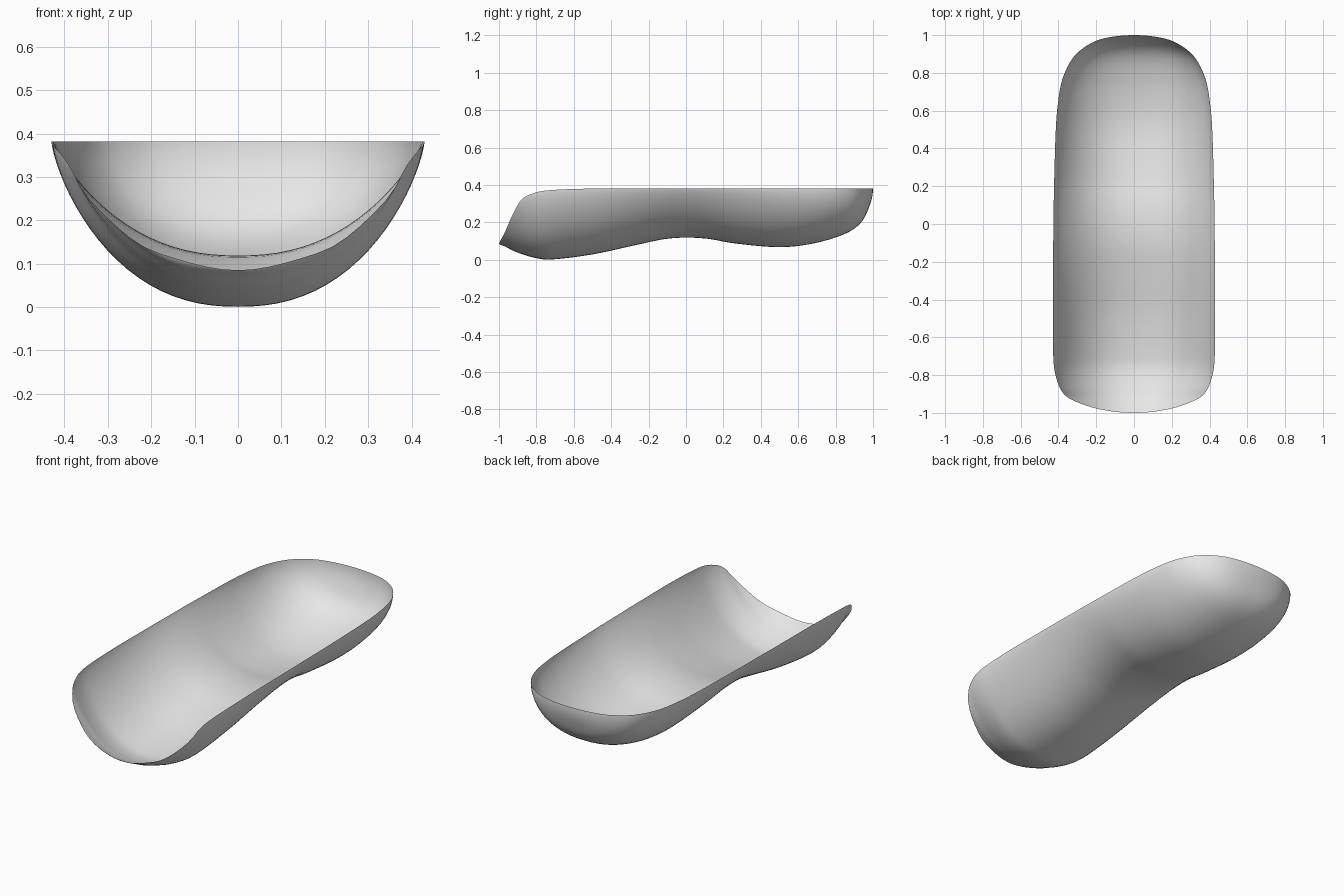
import bpy, bmesh, math
from math import pi, cos, acos

cube = bpy.data.objects.get("Cube")
if cube:
    bpy.data.objects.remove(cube, do_unlink=True)

ROWS, COLS, BOWL_POWER = 80, 44, 2.3

# Stations from back to front:
# position, half width, floor height, rim height, wall softness (low is steep)
STATIONS = [
    (1, 0, .382, .382, .5),
    (.98, .17, .285, .382, .5),
    (.95, .24, .218, .382, .5),
    (.89, .315, .16, .382, .53),
    (.77, .378, .11, .382, .6),
    (.62, .405, .077, .382, .66),
    (.48, .415, .068, .382, .72),
    (.25, .422, .089, .382, .8),
    (.12, .425, .112, .382, .84),
    (0, .426, .119, .382, .85),
    (-.12, .428, .11, .382, .84),
    (-.25, .429, .083, .382, .82),
    (-.5, .43, .029, .381, .76),
    (-.73, .426, .001, .372, .72),
    (-.81, .413, .011, .358, .75),
    (-.88, .386, .032, .322, .85),
    (-.92, .348, .047, .255, .95),
    (-.96, .257, .067, .166, 1),
    (-.98, .185, .076, .125, 1),
    (-1, 0, .085, .085, 1),
]
ANGLES = [acos(s[0]) for s in STATIONS]


def slope(i, k):
    """Finite difference tangent of column k at station i."""
    if k > 1 and i == len(STATIONS) - 1:
        return 0  # level across the front lip
    a, b = max(i - 1, 0), min(i + 1, len(STATIONS) - 1)
    return (STATIONS[b][k] - STATIONS[a][k]) / (ANGLES[b] - ANGLES[a])


def section(angle):
    """Smoothly interpolated half width, floor, rim and softness."""
    i = max(j for j in range(len(ANGLES) - 1) if ANGLES[j] <= angle)
    h = ANGLES[i + 1] - ANGLES[i]
    t = (angle - ANGLES[i]) / h
    ease = t * t * (3 - 2 * t)
    return [STATIONS[i][k] * (1 - ease) + STATIONS[i + 1][k] * ease
            + h * t * (1 - t) * ((1 - t) * slope(i, k) - t * slope(i + 1, k))
            for k in range(1, len(STATIONS[i]))]


# Loft the trough, with rows and columns bunched toward the edges
bm = bmesh.new()
grid = []
for r in range(ROWS + 1):
    angle = pi * r / ROWS
    width, floor, rim, softness = section(angle)
    row = []
    for c in range(COLS + 1):
        u = -cos(pi * c / COLS)
        depth = max(0, 1 - abs(u) ** BOWL_POWER) ** softness
        z = rim - (rim - floor) * depth
        row.append(bm.verts.new((width * u, cos(angle), z)))
    grid.append(row)
for a, b in zip(grid, grid[1:]):
    for c in range(COLS):
        bm.faces.new((a[c], b[c], b[c + 1], a[c + 1]))

# Close each tip to one point
for row in (grid[0], grid[-1]):
    bmesh.ops.pointmerge(bm, verts=row, merge_co=row[0].co.copy())
bm.normal_update()
for face in bm.faces:
    face.smooth = True

mesh = bpy.data.meshes.new("curved_shell")
bm.to_mesh(mesh)
bm.free()
shell = bpy.data.objects.new("curved_shell", mesh)
bpy.context.collection.objects.link(shell)

# Plain grey finish
grey = bpy.data.materials.new("light_grey")
grey.use_nodes = True
colour = (.8, .8, .8, 1)
grey.diffuse_color = colour
grey.node_tree.nodes["Principled BSDF"].inputs["Base Color"].default_value = colour
mesh.materials.append(grey)
